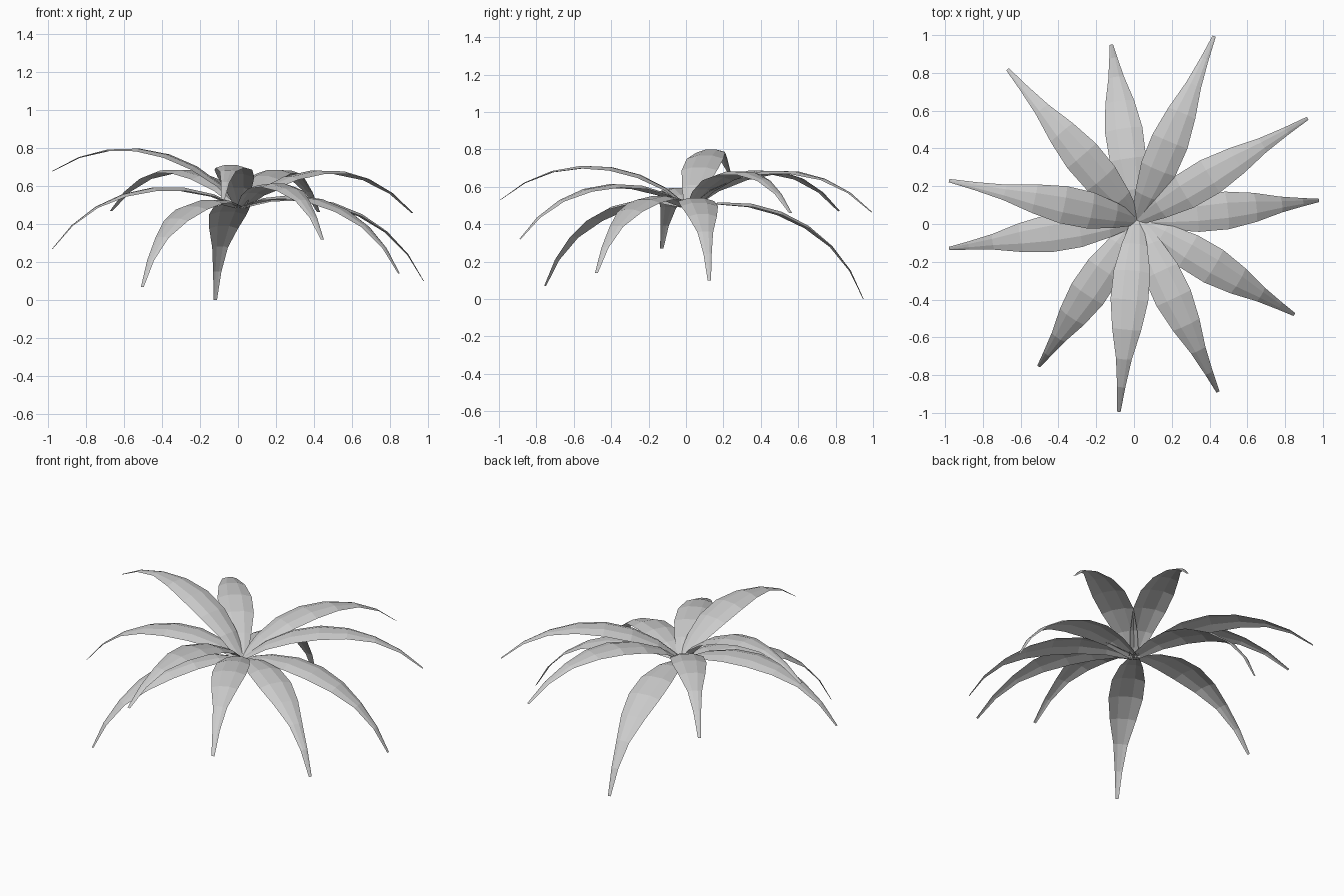
import bpy, bmesh, math
from mathutils import Vector

if "Cube" in bpy.data.objects:
    bpy.data.objects.remove(bpy.data.objects["Cube"])

# One flat leaf colour
mat = bpy.data.materials.new("leaf_grey")
mat.diffuse_color = (0.6, 0.6, 0.6, 1)
mat.use_nodes = True
mat.node_tree.nodes["Principled BSDF"].inputs["Base Color"].default_value = mat.diffuse_color

BASE = Vector((0.015, 0.02, 0.49))
TURN = math.radians(88)                      # total bend of each leaf
HALF_W = [0.03, 0.068, 0.097, 0.1, 0.077, 0.042, 0.022, 0.009]
COLS = [-1, -0.4, 0.4, 1]                    # across the blade
ARCH = 0.22                                  # edges droop below the middle

# Tip position of every leaf
TIPS = [(0.98, 0.125, 0.10), (0.92, 0.56, 0.46), (0.425, 0.995, 0.465),
        (-0.12, 0.95, 0.0), (-0.67, 0.82, 0.47), (-0.98, 0.23, 0.68),
        (-0.98, -0.13, 0.27), (-0.505, -0.755, 0.07), (-0.08, -0.995, 0.53),
        (0.445, -0.89, 0.32), (0.85, -0.48, 0.14)]


def leaf(name, tip):
    """Arched, tapering blade from the crown to the tip."""
    chord = Vector(tip) - BASE
    side = Vector((-chord.y, chord.x, 0)).normalized()
    along = chord.normalized()
    up = along.cross(side)
    if up.z < 0:
        up = -up
    n = len(HALF_W) - 1
    radius = chord.length / (2 * math.sin(TURN / 2))
    bm = bmesh.new()
    rows = []
    for i, w in enumerate(HALF_W):
        a = TURN * (i / n - 0.5)
        normal = along * math.sin(a) + up * math.cos(a)
        p = BASE + chord / 2 + normal * radius - up * radius * math.cos(TURN / 2)
        rows.append([bm.verts.new(p + side * w * c - normal * w * ARCH * c * c)
                     for c in COLS])
    for r0, r1 in zip(rows, rows[1:]):
        for j in range(len(COLS) - 1):
            bm.faces.new((r0[j], r1[j], r1[j + 1], r0[j + 1]))
    bm.normal_update()
    if sum(f.normal.dot(up) for f in bm.faces) < 0:
        bmesh.ops.reverse_faces(bm, faces=bm.faces)
    me = bpy.data.meshes.new(name)
    bm.to_mesh(me)
    bm.free()
    me.materials.append(mat)
    bpy.context.collection.objects.link(bpy.data.objects.new(name, me))


# Rosette of leaves
for k, t in enumerate(TIPS):
    leaf(f"leaf_{k + 1}", t)
